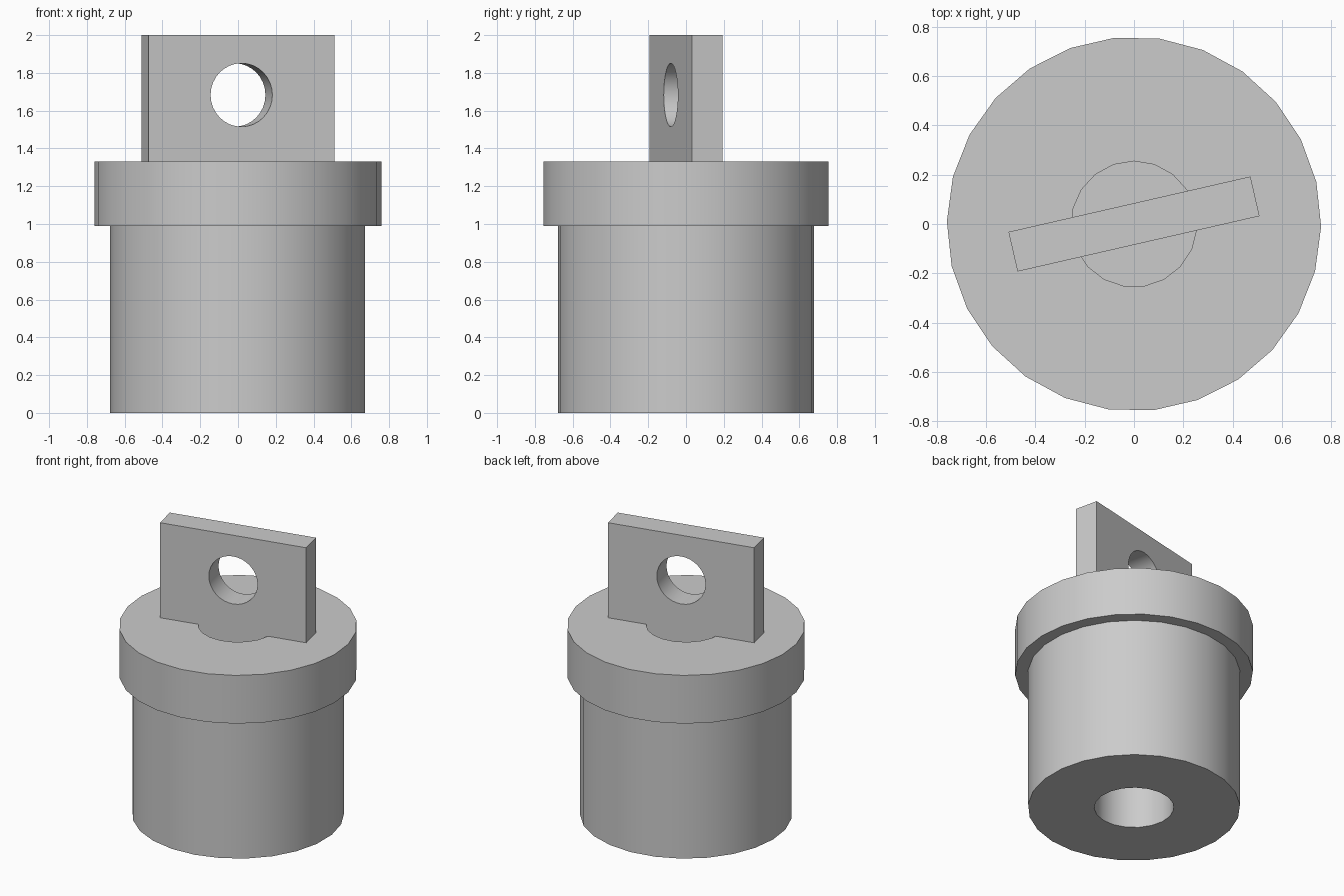
import bpy
import math

if "Cube" in bpy.data.objects:
    bpy.data.objects.remove(bpy.data.objects["Cube"], do_unlink=True)

GREY = (0.6, 0.6, 0.6, 1.0)
mat = bpy.data.materials.new("light grey")
mat.use_nodes = True
mat.diffuse_color = GREY
mat.node_tree.nodes["Principled BSDF"].inputs["Base Color"].default_value = GREY

FLANGE_BOTTOM, FLANGE_TOP, TOP = 0.99, 1.33, 2.0
TILT = math.radians(12.9)


def cylinder(name, sides, radius, z0, z1, first_angle):
    """Upright cylinder with its first corner at the given angle from +x."""
    bpy.ops.mesh.primitive_cylinder_add(
        vertices=sides, radius=radius, depth=z1 - z0, location=(0, 0, (z0 + z1) / 2),
        rotation=(0, 0, math.radians(first_angle - 90)))
    obj = bpy.context.object
    obj.name = name
    return obj


def cut(obj, cutter):
    """Subtract the cutter, then discard it."""
    mod = obj.modifiers.new("cut", "BOOLEAN")
    mod.operation = "DIFFERENCE"
    mod.solver = "EXACT"
    mod.object = cutter
    bpy.ops.object.select_all(action="DESELECT")
    obj.select_set(True)
    bpy.context.view_layer.objects.active = obj
    bpy.ops.object.modifier_apply(modifier=mod.name)
    bpy.data.objects.remove(cutter, do_unlink=True)


def finish(obj):
    obj.data.materials.clear()
    obj.data.materials.append(mat)
    bpy.ops.object.select_all(action="DESELECT")
    obj.select_set(True)
    bpy.context.view_layer.objects.active = obj
    bpy.ops.object.shade_smooth_by_angle(angle=math.radians(30))


# Lower body with a blind bore in its underside
body = cylinder("body", 25, 0.678, 0, FLANGE_BOTTOM, 180)
cut(body, cylinder("bore_cutter", 19, 0.255, -0.1, 0.8, 90))
finish(body)

# Wider flange with a round recess through it
flange = cylinder("flange", 26, 0.76, FLANGE_BOTTOM, FLANGE_TOP, -0.8)
cut(flange, cylinder("recess_cutter", 19, 0.255, FLANGE_BOTTOM - 0.1, FLANGE_TOP + 0.1, 90))
finish(flange)

# Upright lug plate, turned slightly and rooted in the recess
bpy.ops.mesh.primitive_cube_add(
    size=1, location=(0, 0, (FLANGE_BOTTOM + TOP) / 2), rotation=(0, 0, TILT))
lug = bpy.context.object
lug.name = "lug_plate"
lug.scale = (1.008, 0.165, TOP - FLANGE_BOTTOM)
bpy.ops.object.transform_apply(location=False, rotation=False, scale=True)

# Round eye through the lug
bpy.ops.mesh.primitive_cylinder_add(
    vertices=32, radius=0.168, depth=0.6, location=(0, 0, 1.683),
    rotation=(math.pi / 2, 0, TILT))
cut(lug, bpy.context.object)
finish(lug)
